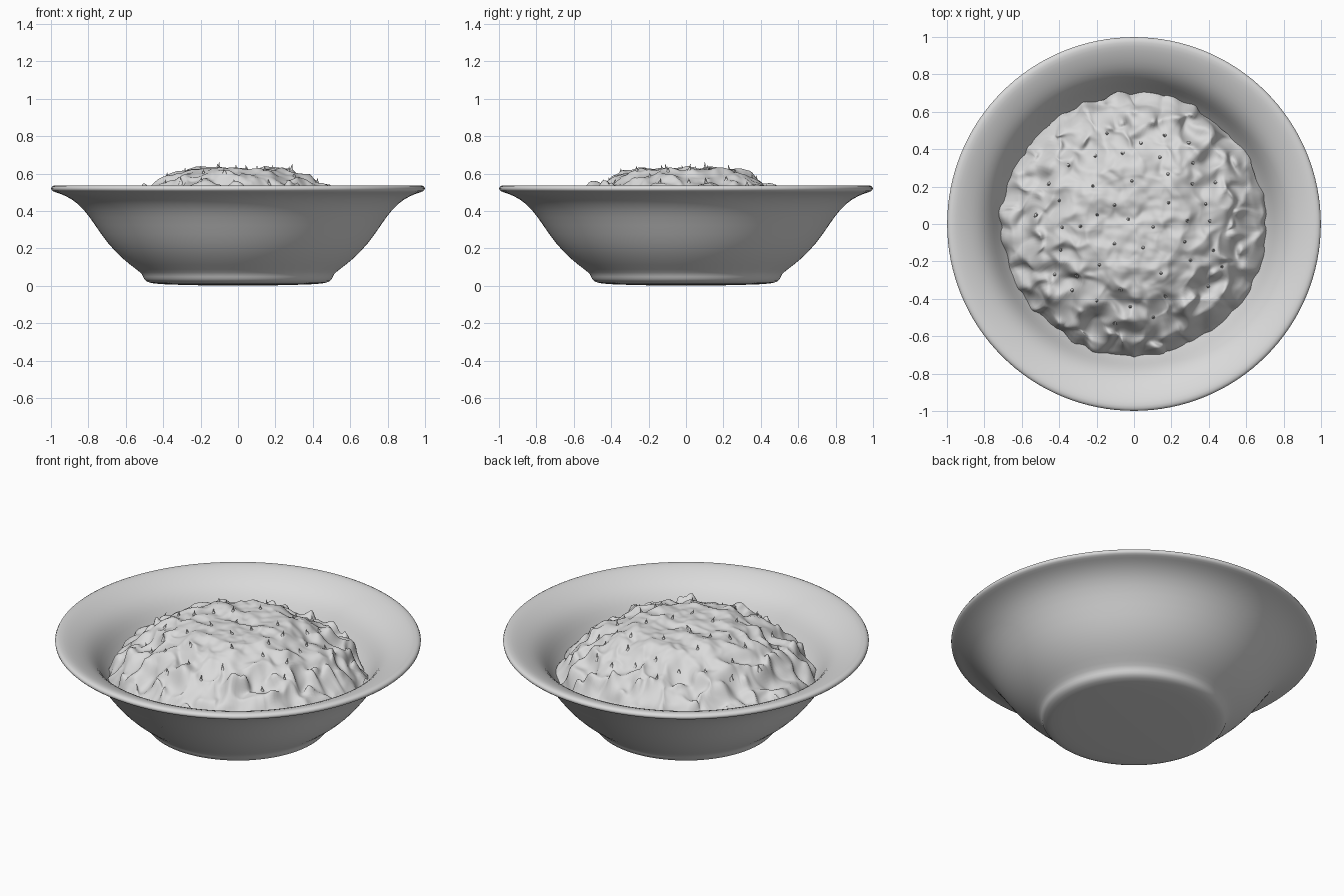
import bpy, bmesh, math, random
from mathutils import Vector, noise

random.seed(4)
cube = bpy.data.objects.get("Cube")
if cube:
    bpy.data.objects.remove(cube, do_unlink=True)

grey = bpy.data.materials.new("plain_grey")
grey.use_nodes = True
colour = (0.7, 0.7, 0.7, 1)
grey.diffuse_color = colour
grey.node_tree.nodes["Principled BSDF"].inputs["Base Color"].default_value = colour


def make_object(name, bm):
    bmesh.ops.recalc_face_normals(bm, faces=bm.faces)
    for f in bm.faces:
        f.smooth = True
    mesh = bpy.data.meshes.new(name)
    bm.to_mesh(mesh)
    bm.free()
    obj = bpy.data.objects.new(name, mesh)
    mesh.materials.append(grey)
    bpy.context.collection.objects.link(obj)
    return obj


def polar_surface(bm, rings, sides, point, close_end):
    """Skin of rings around z; point(ring, angle) gives each position."""
    loops = []
    for i in range(rings):
        loops.append([bm.verts.new(point(i, math.tau * k / sides)) for k in range(sides)])
    for a, b in zip(loops, loops[1:]):
        for k in range(sides):
            n = (k + 1) % sides
            bm.faces.new((a[k], a[n], b[n], b[k]))
    ends = [loops[0], loops[-1]] if close_end else [loops[0]]
    for loop in ends:
        centre = bm.verts.new(sum((v.co for v in loop), Vector()) / sides)
        for k in range(sides):
            bm.faces.new((loop[k], loop[(k + 1) % sides], centre))


# Bowl: foot, rounded wall, flared lip and steep inner well
profile = [(0.2, 0.002), (0.42, 0.008), (0.482, 0.016), (0.506, 0.036),
           (0.51, 0.06), (0.535, 0.082), (0.615, 0.14), (0.7, 0.228),
           (0.765, 0.325), (0.825, 0.41), (0.885, 0.462), (0.945, 0.491),
           (0.985, 0.502), (1.003, 0.512), (1.0, 0.532), (0.975, 0.54),
           (0.93, 0.528), (0.87, 0.502), (0.815, 0.467), (0.77, 0.415),
           (0.735, 0.35), (0.69, 0.28), (0.6, 0.19), (0.48, 0.1), (0.2, 0.07)]


def bowl_point(i, a):
    r, z = profile[i]
    return Vector((r * math.cos(a), r * math.sin(a), z))


bm = bmesh.new()
polar_surface(bm, len(profile), 64, bowl_point, True)
bowl = make_object("bowl", bm)
rounding = bowl.modifiers.new("rounding", "SUBSURF")
rounding.levels = rounding.render_levels = 1

# Lumps around the edge of the food: centre, height, width
lumps = []
for k in range(48):
    a = math.tau * (k + random.uniform(-0.3, 0.3)) / 48
    r = random.uniform(0.5, 0.68)
    lumps.append((Vector((r * math.cos(a), r * math.sin(a))),
                  random.uniform(0.03, 0.06), random.uniform(0.022, 0.036)))

# Mean slope of the heaped food
slope = [(0, 0.622), (0.26, 0.622), (0.36, 0.59), (0.47, 0.528),
         (0.57, 0.455), (0.65, 0.385), (0.69, 0.335), (0.73, 0.26)]


def mean_height(r):
    for (r0, z0), (r1, z1) in zip(slope, slope[1:]):
        if r <= r1:
            return z0 + (z1 - z0) * (r - r0) / (r1 - r0)
    return slope[-1][1]


def food_point(x, y):
    r = math.hypot(x, y)
    edge = min(1, max(0, (r - 0.25) / 0.3))
    # Gentle streaks on the crown, deeper folds on the sides
    streak = noise.noise(Vector((x * 6, y * 13, 1.7)))
    fold = noise.noise(Vector((x * 11, y * 11, 5.1)))
    ridge = 1 - 2 * abs(noise.noise(Vector((x * 7, y * 7, 9.3))))
    fine = noise.noise(Vector((x * 22, y * 22, 2.2)))
    z = mean_height(r) + 0.02 * streak + 0.008 * fine
    z += (0.25 + 0.75 * edge) * (0.036 * fold + 0.035 * (ridge - 0.6))
    for c, h, w in lumps:
        d2 = (x - c.x) ** 2 + (y - c.y) ** 2
        if d2 < 0.01:
            z += h * (math.exp(-d2 / (w * w)) - 0.15 * math.exp(-d2 / (4 * w * w)))
    # Sideways drift makes the folds overhang
    drift = noise.noise_vector(Vector((x * 11, y * 11, 3.3))) * (0.012 + 0.024 * edge)
    return Vector((x + drift.x, y + drift.y, z))


RINGS, SIDES, RADIUS = 90, 240, 0.71
bm = bmesh.new()


def heap_point(i, a):
    r = RADIUS * (i + 1) / RINGS
    return food_point(r * math.cos(a), r * math.sin(a))


polar_surface(bm, RINGS, SIDES, heap_point, False)
make_object("food_heap", bm)

# Small pulled peaks scattered over the heap
spots = []
while len(spots) < 46:
    p = Vector((random.uniform(-0.53, 0.53), random.uniform(-0.53, 0.53)))
    if p.length < 0.53 and all((p - q).length > 0.1 for q in spots):
        spots.append(p)

bm = bmesh.new()
for p in spots:
    base = food_point(p.x, p.y)
    lean = Vector((random.uniform(-0.008, 0.008), random.uniform(-0.008, 0.008), 0))
    height = random.uniform(0.018, 0.03)
    previous = None
    for t, w in ((-0.5, 0.014), (0.1, 0.007), (0.45, 0.0035), (1, 0.001)):
        c = base + lean * max(t, 0) + Vector((0, 0, height * t))
        ring = [bm.verts.new(c + Vector((w * math.cos(math.tau * k / 8),
                                         w * math.sin(math.tau * k / 8), 0)))
                for k in range(8)]
        if previous:
            for k in range(8):
                n = (k + 1) % 8
                bm.faces.new((previous[k], previous[n], ring[n], ring[k]))
        previous = ring
    bm.faces.new(previous)
make_object("food_peaks", bm)
